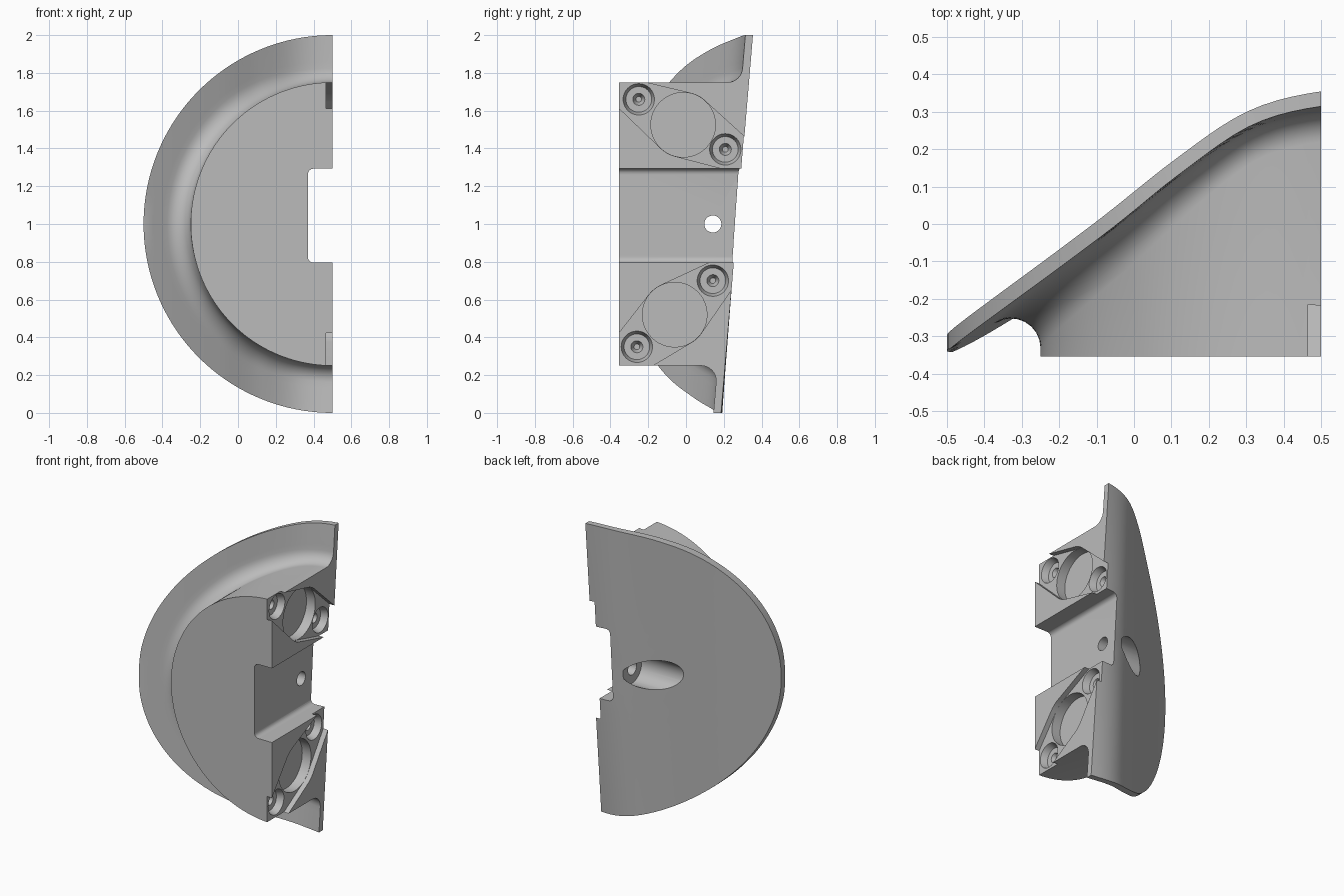
import bpy, bmesh, math

if "Cube" in bpy.data.objects:
    bpy.data.objects.remove(bpy.data.objects["Cube"])

grey = bpy.data.materials.new("grey")
grey.diffuse_color = (0.5, 0.5, 0.5, 1)
grey.use_nodes = True
grey.node_tree.nodes["Principled BSDF"].inputs["Base Color"].default_value = grey.diffuse_color

CX, CZ, FRONT = 0.5, 1.0, -0.354      # disc axis and front plane
BOSS, RIM, FILLET = 0.75, 1.0, 0.08
BACK = [-0.297, -0.166, -0.025, 0.125, 0.24, 0.27]   # back curve, x = -0.5 to 0.5


def back_curve(x):
    t = min(max((x + 0.5) / 0.2, 0), 4.9999)
    i = int(t)
    t -= i
    p = [BACK[0] - 0.115] + BACK + [0.245]
    a, b, c, d = p[i:i + 4]
    return 0.5 * (2 * b + (c - a) * t + (2 * a - 5 * b + 4 * c - d) * t * t
                  + (3 * b - a - 3 * c + d) * t ** 3)


def back_y(x, z):
    tilt = 0.04 + 0.0445 * max(0, x / 0.5) ** 1.5
    return back_curve(x) + tilt * (z - CZ)


def front_y(x, z):
    slope = (back_curve(min(x + 0.01, 0.5)) - back_curve(max(x - 0.01, -0.5))) / 0.02
    return back_y(x, z) - 0.04 * math.sqrt(1 + slope * slope)


def make_object(name, bm):
    bmesh.ops.recalc_face_normals(bm, faces=bm.faces)
    me = bpy.data.meshes.new(name)
    bm.to_mesh(me)
    bm.free()
    me.materials.append(grey)
    ob = bpy.data.objects.new(name, me)
    bpy.context.collection.objects.link(ob)
    return ob


def section(a):
    """Radial section (points) of boss, fillet, flange, rim and back."""
    def at(r):
        return CX - r * math.sin(a), CZ + r * math.cos(a)
    s = -(front_y(*at(BOSS + 0.09)) - front_y(*at(BOSS))) / 0.09
    q = math.sqrt(1 + s * s)
    end = math.atan2(1, s)             # angle where the fillet meets the flange
    pts = [(BOSS, FRONT)]
    for k in range(9):
        u = math.pi + (end - math.pi) * k / 8
        d = FILLET * (1 + math.cos(u))
        arc = -s * FILLET - FILLET * q + FILLET * math.sin(u)
        r = BOSS + d
        pts.append((r, max(front_y(*at(r)) + arc + s * d, FRONT + 0.004)))
    r0 = pts[-1][0]
    for k in range(1, 6):
        r = r0 + (RIM - r0) * k / 5
        pts.append((r, front_y(*at(r))))
    for k in range(16):
        r = RIM * (1 - k / 16)
        pts.append((r, back_y(*at(r))))
    return [(at(r)[0], y, at(r)[1]) for r, y in pts]


# Half-round body with curved flange
bm = bmesh.new()
N = 80
v_front = bm.verts.new((CX, FRONT, CZ))
v_back = bm.verts.new((CX, back_y(CX, CZ), CZ))
rows = [[bm.verts.new(p) for p in section(math.pi * i / N)] for i in range(N + 1)]
for A, B in zip(rows, rows[1:]):
    bm.faces.new((v_front, A[0], B[0]))
    bm.faces.new((v_back, B[-1], A[-1]))
    for j in range(len(A) - 1):
        bm.faces.new((A[j], A[j + 1], B[j + 1], B[j]))
bm.faces.new([v_front] + rows[0] + [v_back] + rows[-1][::-1])
body = make_object("flanged_half_body", bm)


def circle(y, z, r, n=48):
    return [(y + r * math.cos(2 * math.pi * i / n), z + r * math.sin(2 * math.pi * i / n))
            for i in range(n)]


def cut(name, points):
    """Subtract the convex hull of the points from the body."""
    bm = bmesh.new()
    for p in points:
        bm.verts.new(p)
    res = bmesh.ops.convex_hull(bm, input=bm.verts)
    loose = {g for g in res["geom_interior"] + res["geom_unused"]
             if isinstance(g, bmesh.types.BMVert)}
    bmesh.ops.delete(bm, geom=list(loose), context='VERTS')
    bmesh.ops.dissolve_limit(bm, angle_limit=0.001, verts=bm.verts, edges=bm.edges)
    cutter = make_object(name, bm)
    cutter.hide_render = True
    mod = body.modifiers.new(name, 'BOOLEAN')
    mod.operation, mod.solver, mod.object = 'DIFFERENCE', 'EXACT', cutter
    bpy.context.view_layer.objects.active = body
    bpy.ops.object.modifier_apply(modifier=name)
    bpy.data.objects.remove(cutter)


def prism(name, yz, x0, x1):
    cut(name, [(x, y, z) for x in (x0, x1) for y, z in yz])


def cone(name, y, z, x0, r0, x1, r1):
    cut(name, [(x0, *p) for p in circle(y, z, r0)] + [(x1, *p) for p in circle(y, z, r1)])


# Central slot with rounded inner corners
slot = [(0.7, 0.795), (0.7, 1.293)]
for k in range(7):
    u = math.pi / 2 * k / 6
    x = 0.37 + 0.03 * (1 - math.cos(u))
    slot += [(x, 1.263 + 0.03 * math.sin(u)), (x, 0.825 - 0.03 * math.sin(u))]
cut("slot", [(x, y, z) for y in (-0.6, 0.6) for x, z in slot])

# Bolt hole and its counterbore in the back
cone("bolt_counterbore", 0.142, 1.0, 0.3, 0.1, -0.7, 0.1)
cone("bolt_hole", 0.142, 1.0, 0.2, 0.045, 0.45, 0.045)

# Side recesses: plate outline, round pocket, two screw seats each
recesses = [
    ((-0.015, 1.525), [(-0.45, 1.705), (-0.45, 1.805), (0.42, 1.362), (0.42, 1.235)],
     [(-0.25, 1.66), (0.208, 1.395)]),
    ((-0.06, 0.52), [(-0.45, 0.30), (-0.45, 0.177), (-0.30, 0.177), (0.35, 0.90), (0.35, 0.81)],
     [(-0.26, 0.35), (0.142, 0.70)]),
]
for (y, z), corners, screws in recesses:
    prism("plate_recess", circle(y, z, 0.172, 64) + corners, 0.465, 0.6)
    cone("round_pocket", y, z, 0.4, 0.171, 0.48, 0.171)
    for sy, sz in screws:
        cone("screw_seat", sy, sz, 0.42, 0.068, 0.468, 0.084)
        cone("screw_drill", sy, sz, 0.38, 0.015, 0.43, 0.036)

bpy.ops.object.select_all(action='DESELECT')
body.select_set(True)
bpy.context.view_layer.objects.active = body
bpy.ops.object.shade_smooth_by_angle(angle=math.radians(30))
